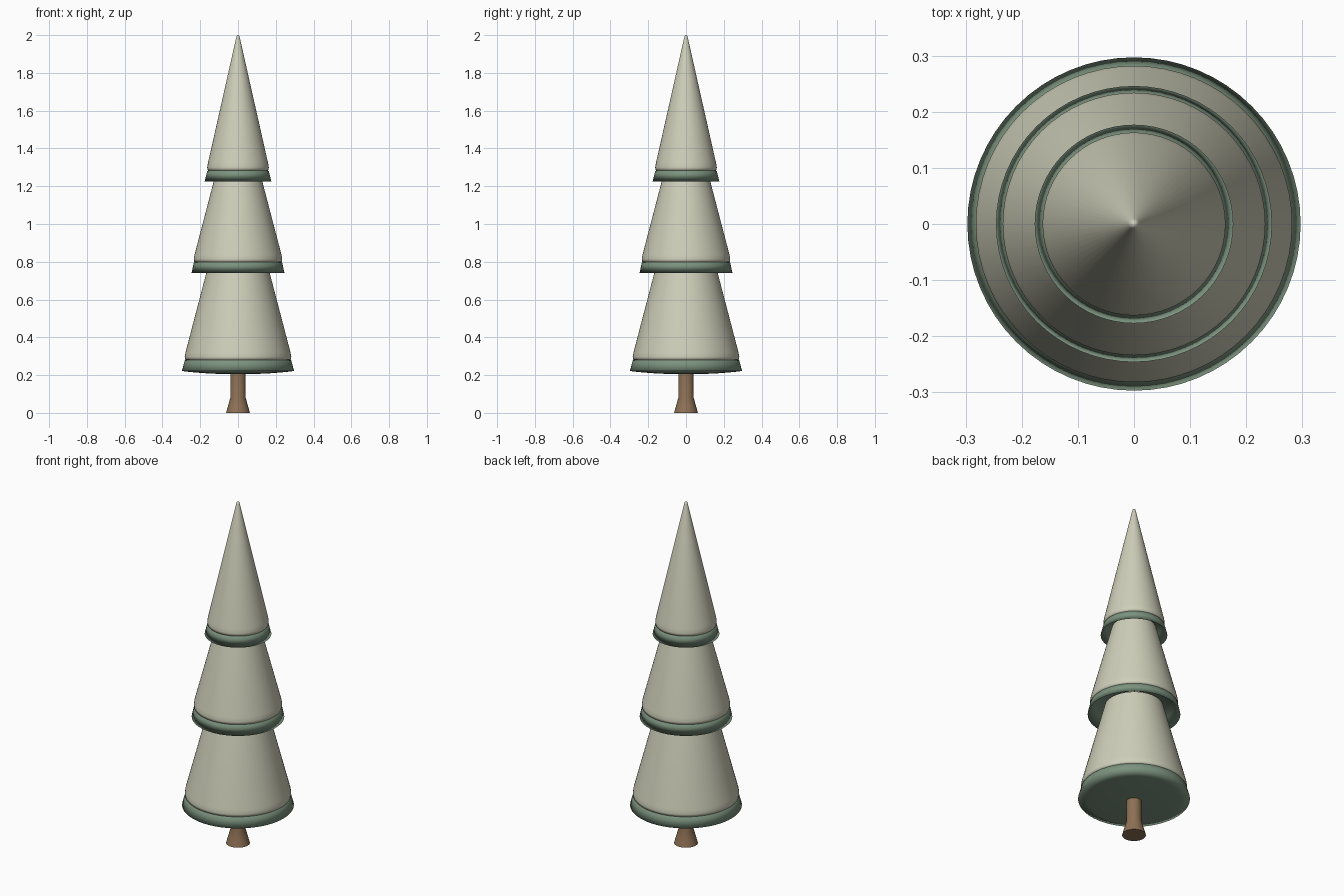
import bpy, bmesh, math

if "Cube" in bpy.data.objects:
    bpy.data.objects.remove(bpy.data.objects["Cube"])

SIDES = 64


def material(name, rgb):
    m = bpy.data.materials.new(name)
    m.diffuse_color = (*rgb, 1)
    m.use_nodes = True
    m.node_tree.nodes["Principled BSDF"].inputs["Base Color"].default_value = m.diffuse_color
    return m


SNOW = material("snow", (0.62, 0.62, 0.49))
GREEN = material("needle green", (0.20, 0.29, 0.21))
BARK = material("bark brown", (0.27, 0.165, 0.09))


def lathe(name, profile, mat, sharp=None):
    """Spin a (radius, z) profile, listed bottom to top, around the z axis."""
    bm = bmesh.new()
    rings = []
    for r, z in profile:
        if r == 0:
            rings.append([bm.verts.new((0, 0, z))] * SIDES)
        else:
            rings.append([bm.verts.new((r * math.cos(2 * math.pi * i / SIDES),
                                        r * math.sin(2 * math.pi * i / SIDES), z))
                          for i in range(SIDES)])
    for a, b in zip(rings, rings[1:]):
        for i in range(SIDES):
            j = (i + 1) % SIDES
            bm.faces.new(list(dict.fromkeys((a[i], a[j], b[j], b[i]))))
    me = bpy.data.meshes.new(name)
    bm.to_mesh(me)
    bm.free()
    me.materials.append(mat)
    ob = bpy.data.objects.new(name, me)
    bpy.context.collection.objects.link(ob)
    me.shade_smooth()
    if sharp:
        me.set_sharp_from_angle(angle=math.radians(sharp))
    return ob


# Trunk with flared foot
lathe("trunk", [(0, 0), (0.063, 0), (0.052, 0.04), (0.041, 0.08), (0.04, 0.25)],
      BARK, 40)

# Tiers: name, rim radius, rim z, snow radius, snow top (radius, z), underside
tiers = [
    ("lower", 0.297, 0.222, 0.281, [(0.155, 0.79)],
     [(0, 0.204), (0.15, 0.208), (0.25, 0.216)]),
    ("middle", 0.246, 0.74, 0.233, [(0.117, 1.27)],
     [(0.14, 0.80), (0.21, 0.79)]),
    ("upper", 0.177, 1.225, 0.162, [(0.010, 1.985), (0.006, 1.997), (0, 2.0)],
     [(0.10, 1.285), (0.145, 1.275)]),
]
for name, rim, z, rs, top, under in tiers:
    # Green skirt showing below the snow
    lathe(name + "_branches",
          under + [(rim, z), (rs + 0.001, z + 0.055), (rs - 0.03, z + 0.075)], GREEN)
    # Snow cone with a rounded lip
    lathe(name + "_snow",
          [(rs - 0.02, z + 0.056), (rs, z + 0.06), (rs + 0.001, z + 0.075),
           (rs - 0.003, z + 0.098)] + top, SNOW)
